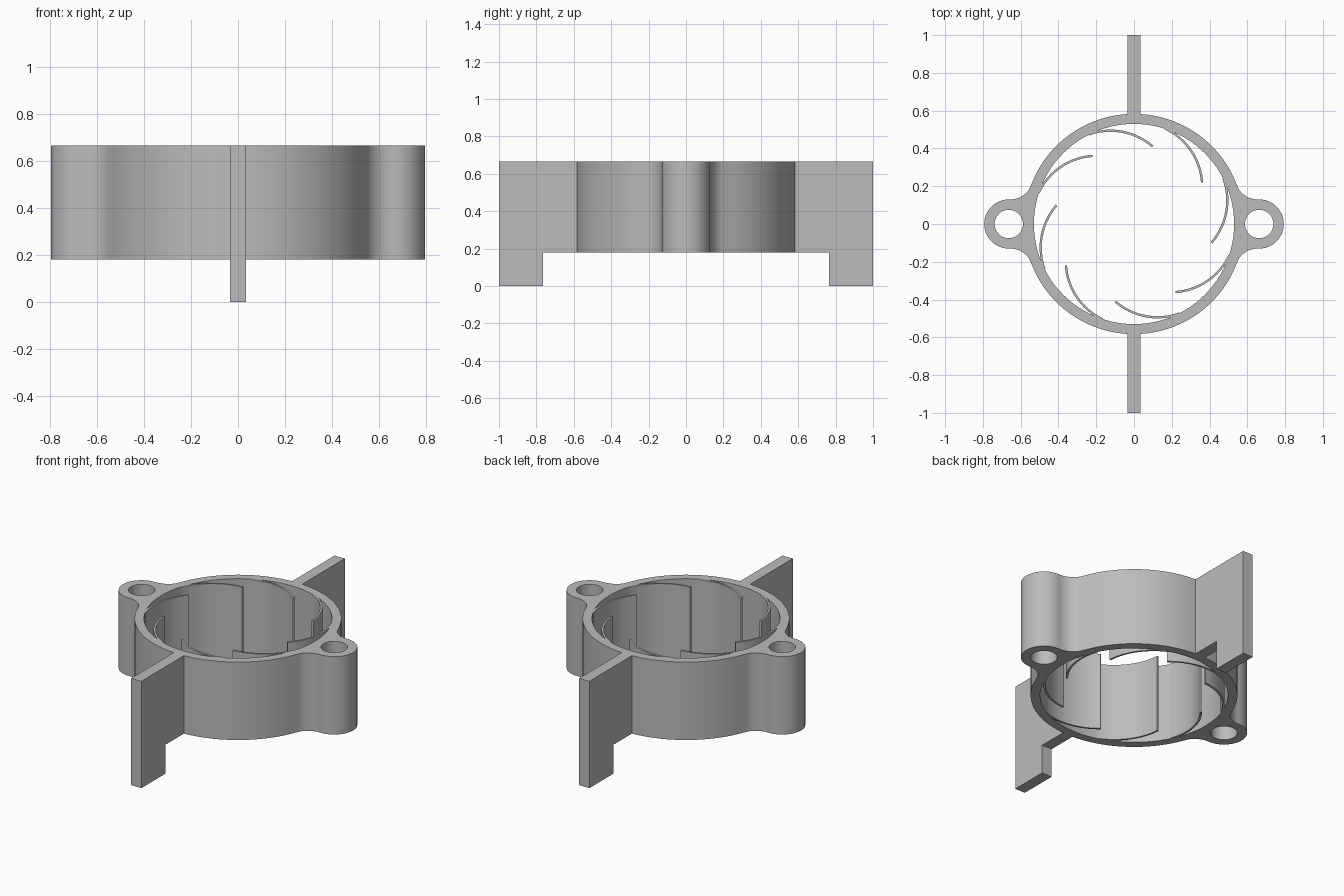
import bpy, bmesh
from math import sin, cos, radians

cube = bpy.data.objects.get("Cube")
if cube:
    bpy.data.objects.remove(cube, do_unlink=True)

BASE, TOP = 0.18, 0.665          # height range of the ring body
RING_OUT, RING_IN = 0.583, 0.53
LUG_X, LUG_R, HOLE_R = 0.663, 0.13, 0.075

grey = bpy.data.materials.new("plain grey")
grey.use_nodes = True
grey.diffuse_color = (0.5, 0.5, 0.5, 1)
grey.node_tree.nodes["Principled BSDF"].inputs["Base Color"].default_value = (0.5, 0.5, 0.5, 1)


def arc(cx, cy, r, start, end, steps):
    angles = [radians(start + (end - start) * i / steps) for i in range(steps + 1)]
    return [(cx + r * cos(a), cy + r * sin(a)) for a in angles]


def circle(cx, r, steps):
    return arc(cx, 0, r, 0, 360, steps)[:-1]


def extrude(name, loops, low, high):
    """Solid from closed 2D loops; inner loops become holes."""
    curve = bpy.data.curves.new(name, "CURVE")
    curve.dimensions = "2D"
    curve.fill_mode = "BOTH"
    curve.extrude = (high - low) / 2
    for loop in loops:
        spline = curve.splines.new("POLY")
        spline.points.add(len(loop) - 1)
        for point, (x, y) in zip(spline.points, loop):
            point.co = (x, y, 0, 1)
        spline.use_cyclic_u = True
    temp = bpy.data.objects.new(name + " profile", curve)
    bpy.context.collection.objects.link(temp)
    bpy.context.view_layer.update()
    mesh = bpy.data.meshes.new_from_object(temp.evaluated_get(bpy.context.evaluated_depsgraph_get()))
    bpy.data.objects.remove(temp, do_unlink=True)

    bm = bmesh.new()
    bm.from_mesh(mesh)
    bmesh.ops.remove_doubles(bm, verts=bm.verts, dist=0.0001)
    bmesh.ops.translate(bm, verts=bm.verts, vec=(0, 0, (low + high) / 2))
    bmesh.ops.recalc_face_normals(bm, faces=bm.faces)
    bm.to_mesh(mesh)
    bm.free()
    return finish(name, mesh)


def finish(name, mesh):
    mesh.name = name
    mesh.materials.clear()
    mesh.materials.append(grey)
    obj = bpy.data.objects.new(name, mesh)
    bpy.context.collection.objects.link(obj)
    bpy.ops.object.select_all(action="DESELECT")
    obj.select_set(True)
    bpy.context.view_layer.objects.active = obj
    bpy.ops.object.shade_smooth_by_angle(angle=radians(20))
    return obj


# Ring body with two filleted screw lugs: one quadrant, mirrored twice
quadrant = arc(LUG_X, 0, LUG_R, 0, 90, 16)
quadrant += arc(0.655, 0.25, 0.12, 270, 213, 10)
quadrant += arc(0, 0, RING_OUT, 26.5, 90, 24)
half = quadrant + [(-x, y) for x, y in reversed(quadrant[:-1])]
outline = half + [(x, -y) for x, y in reversed(half[1:-1])]
extrude("ring_body", [outline, circle(0, RING_IN, 96),
                      circle(LUG_X, HOLE_R, 40), circle(-LUG_X, HOLE_R, 40)], BASE, TOP)

# Eight curved blades swirling inward from the ring wall
for i in range(8):
    turn = radians(45 * i)
    blade = arc(0.152, 0.125, 0.348, 18, -41, 16) + arc(0.152, 0.125, 0.336, -41, 20, 16)
    blade = [(x * cos(turn) - y * sin(turn), x * sin(turn) + y * cos(turn)) for x, y in blade]
    extrude(f"blade_{i + 1}", [blade], BASE, TOP)

# Front and back fins, each with a foot at its outer end
for name, side in (("front_fin", -1), ("back_fin", 1)):
    profile = [(0.56, BASE), (0.765, BASE), (0.765, 0), (1, 0), (1, TOP), (0.56, TOP)]
    bm = bmesh.new()
    face = bm.faces.new([bm.verts.new((-0.035, side * y, z)) for y, z in profile])
    grown = bmesh.ops.extrude_face_region(bm, geom=[face])["geom"]
    bmesh.ops.translate(bm, verts=[v for v in grown if isinstance(v, bmesh.types.BMVert)],
                        vec=(0.07, 0, 0))
    bmesh.ops.recalc_face_normals(bm, faces=bm.faces)
    mesh = bpy.data.meshes.new(name)
    bm.to_mesh(mesh)
    bm.free()
    finish(name, mesh)
